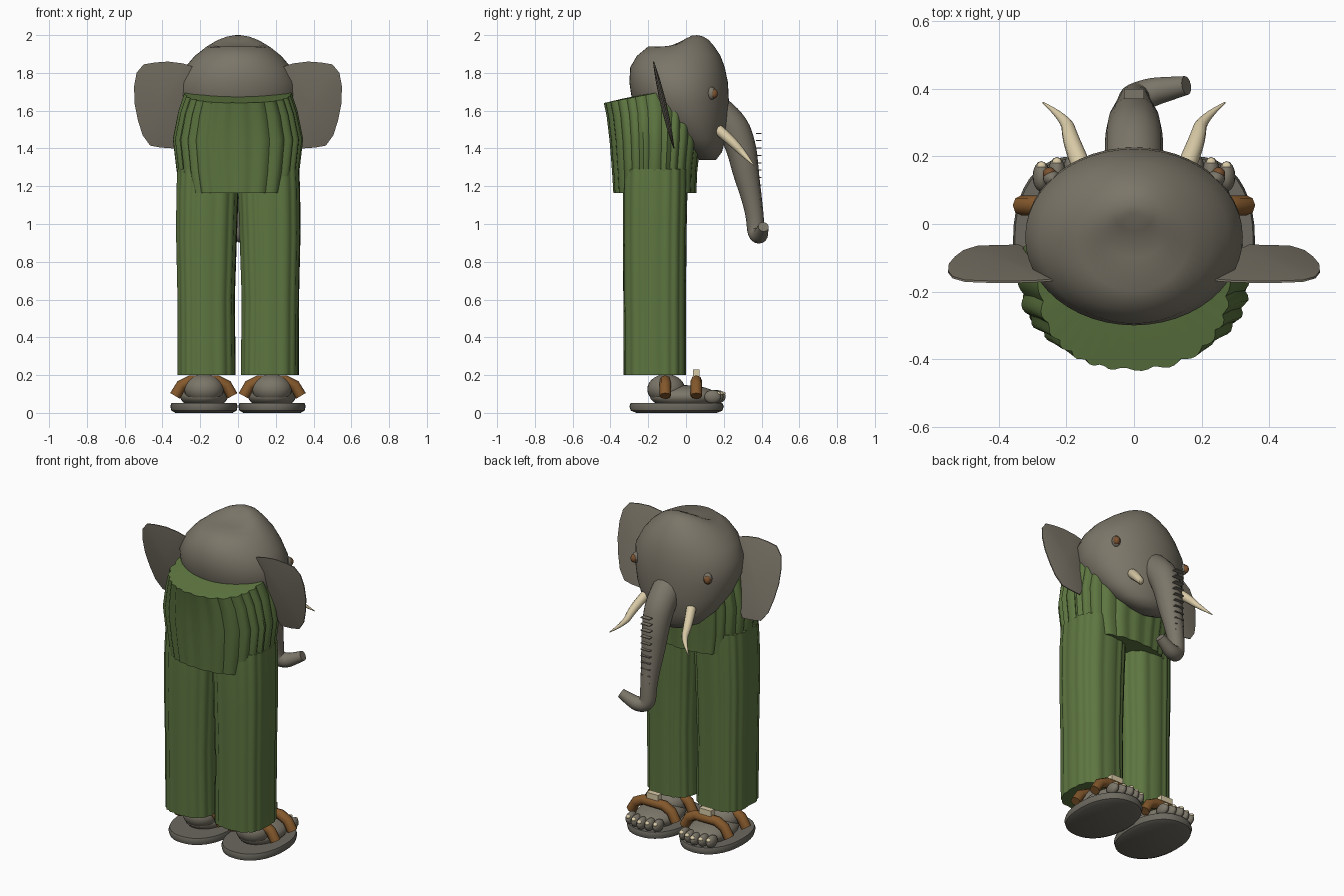
import bpy, bmesh, math
from mathutils import Vector

if "Cube" in bpy.data.objects:
    bpy.data.objects.remove(bpy.data.objects["Cube"], do_unlink=True)


def material(name, rgb):
    m = bpy.data.materials.new(name)
    m.use_nodes = True
    m.diffuse_color = (*rgb, 1)
    bsdf = next(n for n in m.node_tree.nodes if n.type == "BSDF_PRINCIPLED")
    bsdf.inputs["Base Color"].default_value = (*rgb, 1)
    return m


skin = material("grey skin", (0.2, 0.18, 0.14))
cloth = material("green cloth", (0.11, 0.18, 0.052))
leather = material("brown leather", (0.23, 0.098, 0.025))
ivory = material("ivory", (0.7, 0.6, 0.39))
rubber = material("grey sole", (0.15, 0.14, 0.115))
iris = material("brown iris", (0.2, 0.085, 0.03))


def finish(ob, mat, angle=50):
    ob.data.materials.clear()
    ob.data.materials.append(mat)
    bpy.ops.object.select_all(action="DESELECT")
    ob.select_set(True)
    bpy.context.view_layer.objects.active = ob
    bpy.ops.object.shade_smooth_by_angle(angle=math.radians(angle))
    return ob


def from_bmesh(name, bm, mat, angle=50):
    bmesh.ops.recalc_face_normals(bm, faces=bm.faces)
    me = bpy.data.meshes.new(name)
    bm.to_mesh(me)
    bm.free()
    ob = bpy.data.objects.new(name, me)
    bpy.context.collection.objects.link(ob)
    return finish(ob, mat, angle)


def skin_rings(name, rings, mat, angle=50, caps=True):
    bm = bmesh.new()
    rows = [[bm.verts.new(p) for p in ring] for ring in rings]
    n = len(rows[0])
    for a, b in zip(rows, rows[1:]):
        for i in range(n):
            j = (i + 1) % n
            bm.faces.new((a[i], a[j], b[j], b[i]))
    if caps:
        bm.faces.new(rows[0])
        bm.faces.new(rows[-1])
    return from_bmesh(name, bm, mat, angle)


def oval(z, cx, hx, y0, y1, n=64, power=1.0, lobes=0, amp=0.0, tilt=0.0):
    """Horizontal ring with optional squareness, folds and sloping height."""
    pts = []
    cy, hy = (y0 + y1) / 2, (y1 - y0) / 2
    for i in range(n):
        t = math.tau * i / n
        c, s = math.cos(t), math.sin(t)
        f = 1 + amp * (abs(math.cos(lobes * t / 2 + math.sin(3 * t))) - 1)
        x = math.copysign(abs(c) ** power, c) * hx * f
        y = math.copysign(abs(s) ** power, s) * hy * f
        pts.append((cx + x, cy + y, z + tilt * y))
    return pts


def ball(name, loc, scale, mat, seg=20):
    bpy.ops.mesh.primitive_uv_sphere_add(segments=seg, ring_count=seg // 2, location=loc)
    ob = bpy.context.object
    ob.name = name
    ob.scale = scale
    return finish(ob, mat)


def box(name, loc, size, mat):
    bpy.ops.mesh.primitive_cube_add(size=1, location=loc)
    ob = bpy.context.object
    ob.name = name
    ob.scale = size
    return finish(ob, mat, 30)


def tube(name, pts, mat, sides=3, smooth=True):
    """Points are x, y, z, radius."""
    cu = bpy.data.curves.new(name, "CURVE")
    cu.dimensions = "3D"
    cu.bevel_depth = 1
    cu.bevel_resolution = sides
    cu.use_fill_caps = True
    sp = cu.splines.new("NURBS" if smooth else "POLY")
    sp.points.add(len(pts) - 1)
    for p, (x, y, z, r) in zip(sp.points, pts):
        p.co = (x, y, z, 1)
        p.radius = r
    if smooth:
        sp.use_endpoint_u = True
        sp.order_u = 3
        sp.resolution_u = 6
    ob = bpy.data.objects.new(name, cu)
    bpy.context.collection.objects.link(ob)
    bpy.ops.object.select_all(action="DESELECT")
    ob.select_set(True)
    bpy.context.view_layer.objects.active = ob
    bpy.ops.object.convert(target="MESH")
    return finish(bpy.context.object, mat)


# Head: stacked ovals with a hollow behind the brow
levels = [(1.34, .07, .07, .16), (1.38, .16, 0, .19), (1.45, .23, -.1, .21),
          (1.55, .29, -.22, .225), (1.65, .32, -.285, .227), (1.75, .322, -.3, .222),
          (1.83, .28, -.295, .205), (1.89, .23, -.26, .183), (1.94, .17, -.2, .15),
          (1.975, .11, -.1, .12), (1.993, .06, -.02, .09), (2.0, .02, .03, .06)]
rings = [oval(z, 0, hx, a, b, 48) for z, hx, a, b in levels]
rings = [[(x, y, z - .05 * math.exp(-(x / .12) ** 2 - ((y + .07) / .06) ** 2) * (z > 1.85))
          for x, y, z in ring] for ring in rings]
head = skin_rings("head", rings, skin, 70)

# Trunk, curling sideways at the tip, with wrinkle ridges
tube("trunk", [(0, .13, 1.62, .085), (0, .24, 1.54, .088), (0, .295, 1.4, .08),
               (0, .315, 1.28, .07), (0, .345, 1.15, .055), (0, .365, 1.04, .047),
               (0, .37, .95, .046), (.05, .39, .935, .043), (.1, .4, .955, .036),
               (.155, .41, .985, .028)], skin, 6)
for i in range(11):
    box("trunk_wrinkle", (0, .385, 1.09 + i * .039), (.06, .03, .005), skin)

# Tunic: folded cloth, open at the hem, closed under the head
tunic_levels = [(1.165, .3, -.385, .055), (1.28, .325, -.392, .06), (1.45, .345, -.405, .08),
                (1.6, .315, -.42, .09), (1.69, .285, -.435, .08), (1.7, .2, -.33, .02)]
skin_rings("tunic", [oval(z, 0, hx, a, b, 120, .85, 26, .05, .2 * max(0, (z - 1.4) / .3))
                     for z, hx, a, b in tunic_levels], cloth, 40)

leg_levels = [(.2, .167, .155, -.33, 0), (.6, .17, .153, -.332, 0), (.95, .168, .163, -.335, .003),
              (1.18, .163, .166, -.335, .008), (1.29, .16, .164, -.33, .008)]
ear_outline = [(.23, 1.83), (.29, 1.85), (.37, 1.86), (.44, 1.855), (.5, 1.845), (.537, 1.80),
               (.55, 1.73), (.548, 1.64), (.53, 1.55), (.505, 1.47), (.465, 1.415),
               (.41, 1.405), (.34, 1.4), (.28, 1.52), (.25, 1.67)]
middle = Vector((.4, 1.63))

for s, side in ((1, "left"), (-1, "right")):
    # Trouser leg
    skin_rings(side + "_trouser_leg",
               [oval(z, s * cx, hx, a, b, 96, .72, 17, .045) for z, cx, hx, a, b in leg_levels],
               cloth, 40)

    # Ear: thin leaning lens
    def ear_ring(scale, face):
        ring = []
        for p in ear_outline:
            x, z = middle + (Vector(p) - middle) * scale
            y = -.172 + (1.86 - z) * .235 + face * (.003 + .014 * (1 - scale ** 2))
            ring.append((s * x, y, z))
        return ring
    skin_rings(side + "_ear", [ear_ring(k, f) for k, f in
                               ((.15, -1), (.6, -1), (.9, -1), (1, -1), (1, 1), (.9, 1), (.6, 1), (.15, 1))],
               skin, 60)

    # Eye and tusk
    ball(side + "_eyelid", (s * .243, .135, 1.692), (.026, .024, .034), skin)
    ball(side + "_eye", (s * .25, .148, 1.69), (.02, .02, .025), iris)
    tube(side + "_tusk", [(s * .155, .17, 1.5, .028), (s * .168, .2, 1.475, .028),
                          (s * .19, .26, 1.42, .024), (s * .2, .31, 1.365, .016),
                          (s * .27, .36, 1.31, .002)], ivory)

    # Sandal sole
    skin_rings(side + "_sole", [oval(z, s * .18, .178 * k, -.05 - .25 * k, -.05 + .25 * k, 40, .9)
                                for z, k in ((0, .85), (.012, .97), (.035, 1), (.052, .97))],
               rubber, 45)

    # Foot, heel and toes
    ball(side + "_foot", (s * .18, -.01, .085), (.125, .18, .062), skin, 28)
    ball(side + "_heel", (s * .18, -.105, .125), (.105, .1, .08), skin, 28)
    for i in range(5):
        x = s * (.09 + .046 * i)
        y = .165 - .012 * abs(i - 2)
        ball(side + "_toe", (x, y, .085), (.026, .045, .036), skin, 16)
        ball(side + "_toenail", (x, y + .03, .102), (.015, .015, .011), ivory, 10)

    # Sandal straps and buckle
    arch = ((.03, .09), (.06, .145), (.11, .17), (.25, .17), (.3, .145), (.333, .09))
    for y, name in ((-.11, "_back_strap"), (.055, "_front_strap")):
        tube(side + name, [(s * x, y, z, .03) for x, z in arch], leather, 2, False)
    box(side + "_buckle", (s * .18, .055, .212), (.08, .035, .035), ivory)
